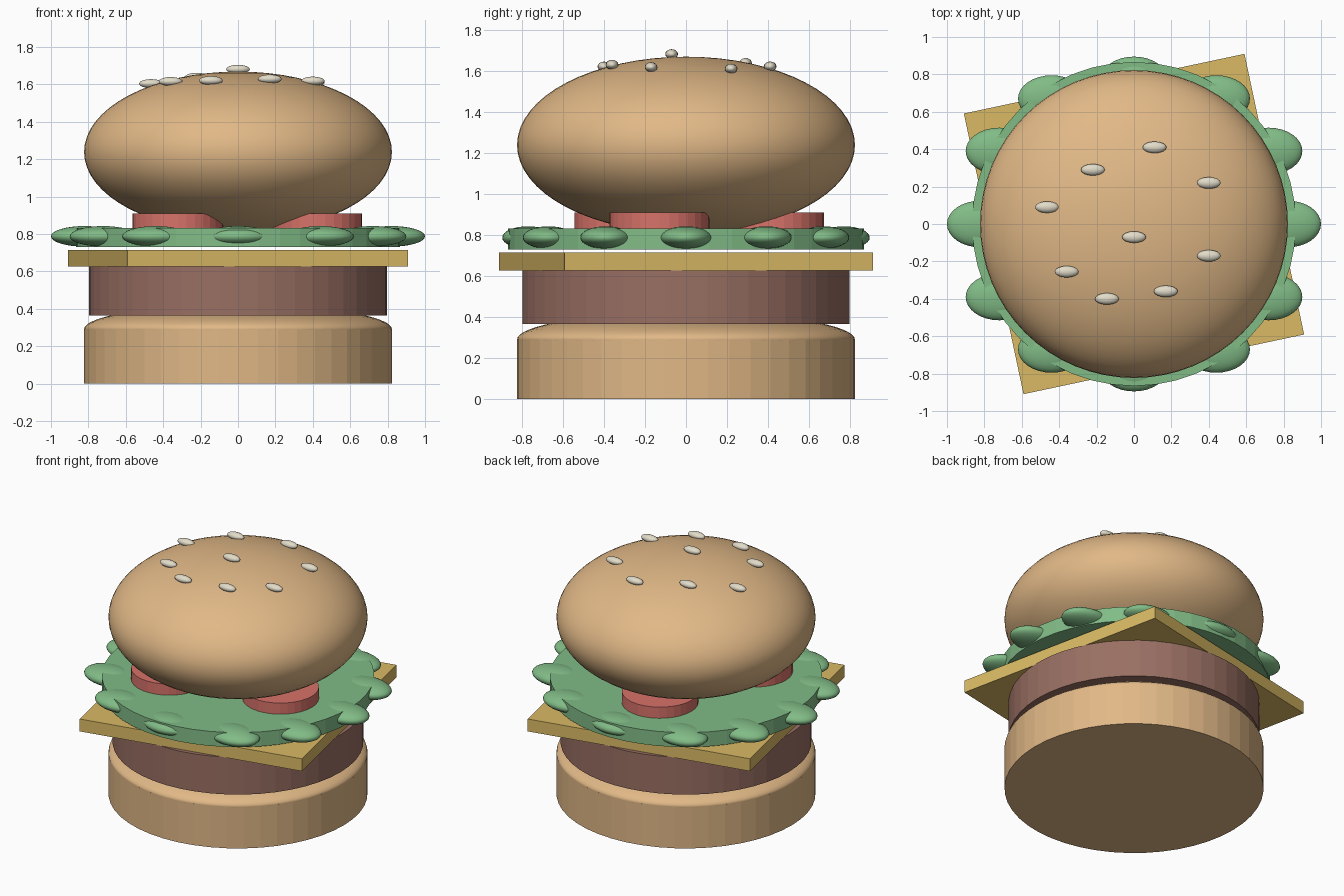
import bpy
from math import radians, sin, cos, sqrt

cube = bpy.data.objects.get("Cube")
if cube:
    bpy.data.objects.remove(cube, do_unlink=True)


def material(name, rgb):
    m = bpy.data.materials.new(name)
    m.use_nodes = True
    m.diffuse_color = (*rgb, 1)
    m.node_tree.nodes["Principled BSDF"].inputs["Base Color"].default_value = (*rgb, 1)
    return m


BUN = material("toasted_bun", (0.75, 0.48, 0.24))
MEAT = material("brown_meat", (0.32, 0.16, 0.125))
CHEESE = material("yellow_cheese", (0.70, 0.49, 0.13))
LETTUCE = material("lettuce_green", (0.22, 0.50, 0.24))
TOMATO = material("tomato_red", (0.68, 0.17, 0.14))
SEED = material("pale_seed", (0.76, 0.71, 0.58))


def finish(name, mat):
    ob = bpy.context.object
    ob.name = ob.data.name = name
    ob.data.materials.append(mat)
    return ob


def disc(name, mat, radius, bottom, top, x=0, y=0, sides=48):
    bpy.ops.mesh.primitive_cylinder_add(vertices=sides, radius=radius, depth=top - bottom,
                                        location=(x, y, (bottom + top) / 2))
    return finish(name, mat)


def ellipsoid(name, mat, centre, size, segments=32):
    bpy.ops.mesh.primitive_uv_sphere_add(segments=segments, ring_count=segments // 2,
                                         radius=1, location=centre)
    ob = finish(name, mat)
    ob.scale = size
    bpy.ops.object.transform_apply(location=False, rotation=False, scale=True)
    bpy.ops.object.shade_smooth()
    return ob


# Bottom bun with a low domed top, then the patty
disc("bottom_bun", BUN, 0.823, 0, 0.29)
ellipsoid("bottom_bun_dome", BUN, (0, 0, 0.29), (0.823, 0.823, 0.132), 64)
disc("patty", MEAT, 0.797, 0.365, 0.627)

# Square cheese slice, turned a little
bpy.ops.mesh.primitive_cube_add(size=1, location=(0, 0, 0.67), rotation=(0, 0, radians(12)))
finish("cheese_slice", CHEESE).scale = (1.534, 1.534, 0.087)

# Lettuce leaf with twelve ruffles around its rim
disc("lettuce_leaf", LETTUCE, 0.866, 0.73, 0.832)
quarter = [(0.82, 0), (0.72, 0.39), (0.44, 0.67), (0, 0.77)]
ruffles = sorted({(x * sx, y * sy) for x, y in quarter for sx in (1, -1) for sy in (1, -1)})
for i, (x, y) in enumerate(ruffles):
    ellipsoid(f"lettuce_ruffle_{i + 1}", LETTUCE, (x, y, 0.787), (0.18, 0.125, 0.055))

# Three tomato slices
for i in range(3):
    a = radians(120 * i - 17)
    disc(f"tomato_slice_{i + 1}", TOMATO, 0.243, 0.832, 0.91,
         0.44 * cos(a), 0.44 * sin(a), 32)

# Top bun
R, H, MID = 0.823, 0.43, 1.238
ellipsoid("top_bun", BUN, (0, 0, MID), (R, R, H), 64)

# Sesame seeds resting on the top bun
seeds = [(0.11, 0.41), (-0.22, 0.29), (0.40, 0.22), (-0.465, 0.09), (0, -0.07),
         (-0.36, -0.255), (0.40, -0.17), (-0.145, -0.40), (0.17, -0.36)]
for i, (x, y) in enumerate(seeds):
    z = MID + H * sqrt(1 - (x * x + y * y) / R ** 2) + 0.014
    ellipsoid(f"seed_{i + 1}", SEED, (x, y, z), (0.064, 0.031, 0.024), 16)
